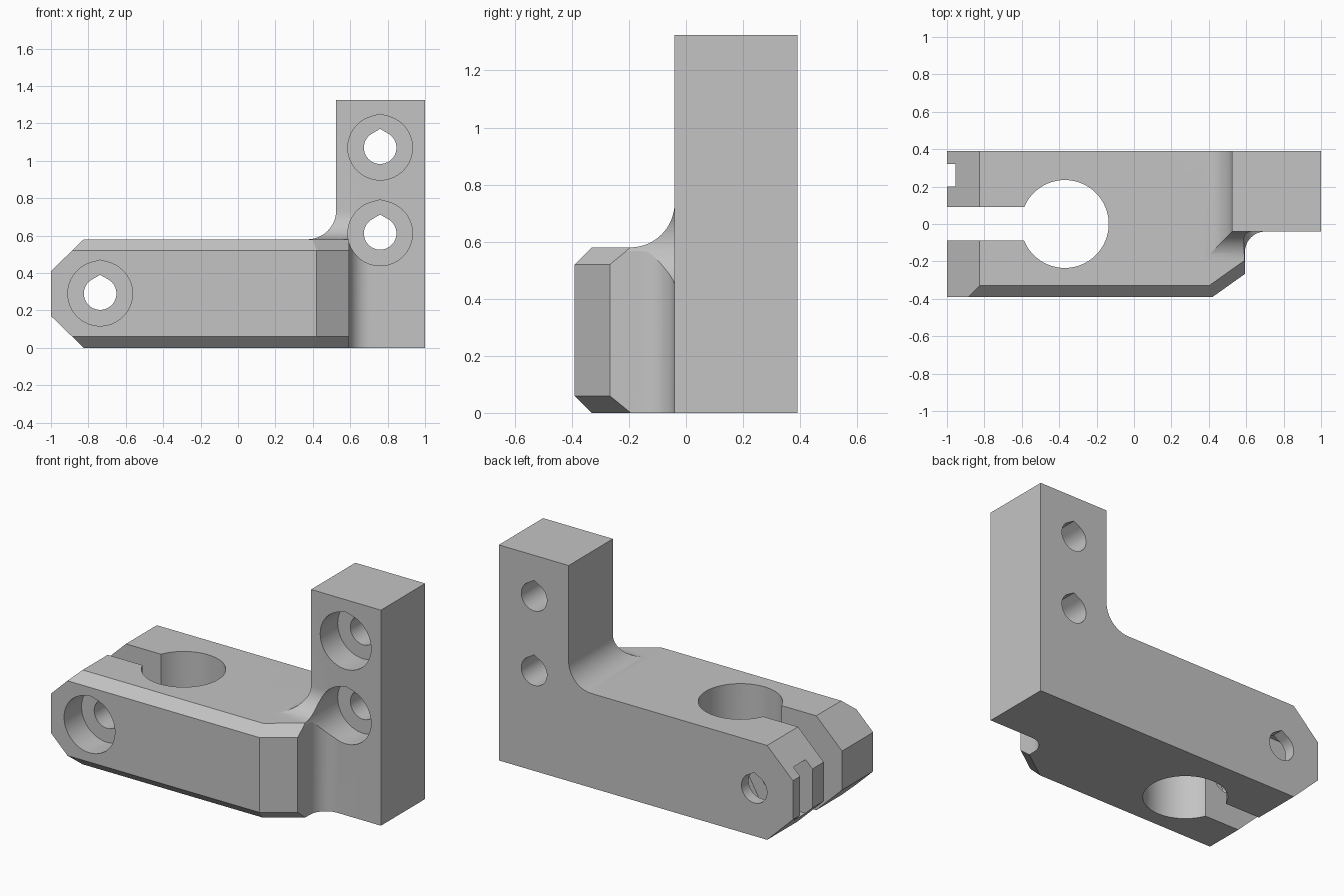
import bpy, bmesh, math
from mathutils import Vector

cube = bpy.data.objects.get("Cube")
if cube:
    bpy.data.objects.remove(cube, do_unlink=True)

grey = bpy.data.materials.new("plain grey")
grey.use_nodes = True
colour = (0.55, 0.55, 0.55, 1)
grey.diffuse_color = colour
grey.node_tree.nodes["Principled BSDF"].inputs["Base Color"].default_value = colour


def prism(name, points, u, v, start, end):
    """Extrude a 2D outline, lying in directions u and v, from start to end."""
    u, v, start, end = (Vector(d) for d in (u, v, start, end))
    bm = bmesh.new()
    face = bm.faces.new([bm.verts.new(start + u * a + v * b) for a, b in points])
    top = bmesh.ops.extrude_face_region(bm, geom=[face])["geom"]
    bmesh.ops.translate(bm, vec=end - start, verts=[g for g in top if isinstance(g, bmesh.types.BMVert)])
    bmesh.ops.recalc_face_normals(bm, faces=bm.faces)
    mesh = bpy.data.meshes.new(name)
    bm.to_mesh(mesh)
    bm.free()
    mesh.materials.append(grey)
    obj = bpy.data.objects.new(name, mesh)
    bpy.context.collection.objects.link(obj)
    return obj


def arc(cx, cy, r, a, b, n=16):
    return [(cx + r * math.cos(math.radians(a + (b - a) * i / n)),
             cy + r * math.sin(math.radians(a + (b - a) * i / n))) for i in range(n + 1)]


def combine(target, tool, operation):
    tool.hide_render = True
    mod = target.modifiers.new(tool.name, "BOOLEAN")
    mod.operation, mod.object, mod.solver = operation, tool, "EXACT"
    bpy.context.view_layer.objects.active = target
    bpy.ops.object.modifier_apply(modifier=mod.name)
    bpy.data.objects.remove(tool, do_unlink=True)


X, Y, Z = (1, 0, 0), (0, 1, 0), (0, 0, 1)
ARM, TOP, FRONT, BACK = 0.58, 1.325, -0.04, 0.39
COL, SIDE, R, RS, C = 0.525, 0.593, 0.155, 0.11, 0.06

# Body: front outline, side outline and plan outline intersected
front_outline = ([(-0.825, 0), (1, 0), (1, TOP), (COL, TOP)]
                 + arc(COL - R, ARM + R, R, 0, -90)
                 + [(-0.825, ARM), (-1, 0.41), (-1, 0.17)])
side_outline = ([(-BACK, C), (C - BACK, 0), (BACK, 0), (BACK, TOP), (FRONT, TOP)]
                + arc(FRONT - R, ARM + R, R, 0, -90)
                + [(C - BACK, ARM), (-BACK, ARM - C)])
plan_outline = ([(-1.1, -BACK), (0.42, -BACK), (SIDE, -0.267)]
                + arc(SIDE + RS, FRONT - RS, RS, 180, 90)
                + [(1.1, FRONT), (1.1, 0.5), (-1.1, 0.5)])
body = prism("clamp_bracket", front_outline, X, Z, (0, -0.5, 0), (0, 0.5, 0))
combine(body, prism("side_shape", side_outline, Y, Z, (-1.2, 0, 0), (1.2, 0, 0)), "INTERSECT")
combine(body, prism("plan_shape", plan_outline, X, Y, (0, 0, -0.1), (0, 0, 1.5)), "INTERSECT")

# Chamfers along the slanted front corner
corner_a, corner_b = Vector((0.42, -BACK, 0)), Vector((SIDE, -0.267, 0))
along = (corner_b - corner_a).normalized()
outward = Vector((along.y, -along.x, 0))
for z, sign in ((ARM, 1), (0, -1)):
    wedge = [(0.03, z - sign * 0.09), (0.03, z + sign * 0.03), (-0.09, z + sign * 0.03)]
    combine(body, prism("corner_chamfer", wedge, outward, Z,
                        corner_a - along * 0.15, corner_b + along * 0.15), "DIFFERENCE")


# Screw holes with pointed tops and counterbores
def teardrop(x, z, r, tip):
    """Circle whose top ends in two tangent lines meeting at a shallow peak."""
    return arc(x, z, r, 90 + tip, 450 - tip, 48) + [(x, z + r / math.cos(math.radians(tip)))]


for x, z, face in ((0.76, 1.07, FRONT), (0.76, 0.612, FRONT), (-0.737, 0.29, -BACK)):
    combine(body, prism("screw_bore", teardrop(x, z, 0.087, 30), X, Z,
                        (0, -0.6, 0), (0, 0.6, 0)), "DIFFERENCE")
    combine(body, prism("counterbore", teardrop(x, z, 0.173, 15), X, Z,
                        (0, -0.6, 0), (0, face + 0.17, 0)), "DIFFERENCE")

# Rod hole, clamping slit and nut pocket open to the end
combine(body, prism("rod_hole", arc(-0.37, 0, 0.235, 0, 354.375, 63), X, Y,
                    (0, 0, -0.1), (0, 0, 0.9)), "DIFFERENCE")
slit = [(-1.1, -0.087), (-0.4, -0.087), (-0.4, 0.09), (-1.1, 0.09)]
combine(body, prism("clamp_slit", slit, X, Y, (0, 0, -0.1), (0, 0, 0.9)), "DIFFERENCE")
h = 0.165
pocket = [(-1.1, 0.29 - h), (-0.642, 0.29 - h), (-0.547, 0.29), (-0.642, 0.29 + h), (-1.1, 0.29 + h)]
combine(body, prism("nut_pocket", pocket, X, Z, (0, 0.2, 0), (0, 0.32, 0)), "DIFFERENCE")

# Smooth the curved walls, keep the edges sharp
bpy.ops.object.select_all(action="DESELECT")
body.select_set(True)
bpy.context.view_layer.objects.active = body
bpy.ops.object.shade_smooth_by_angle(angle=math.radians(14))
